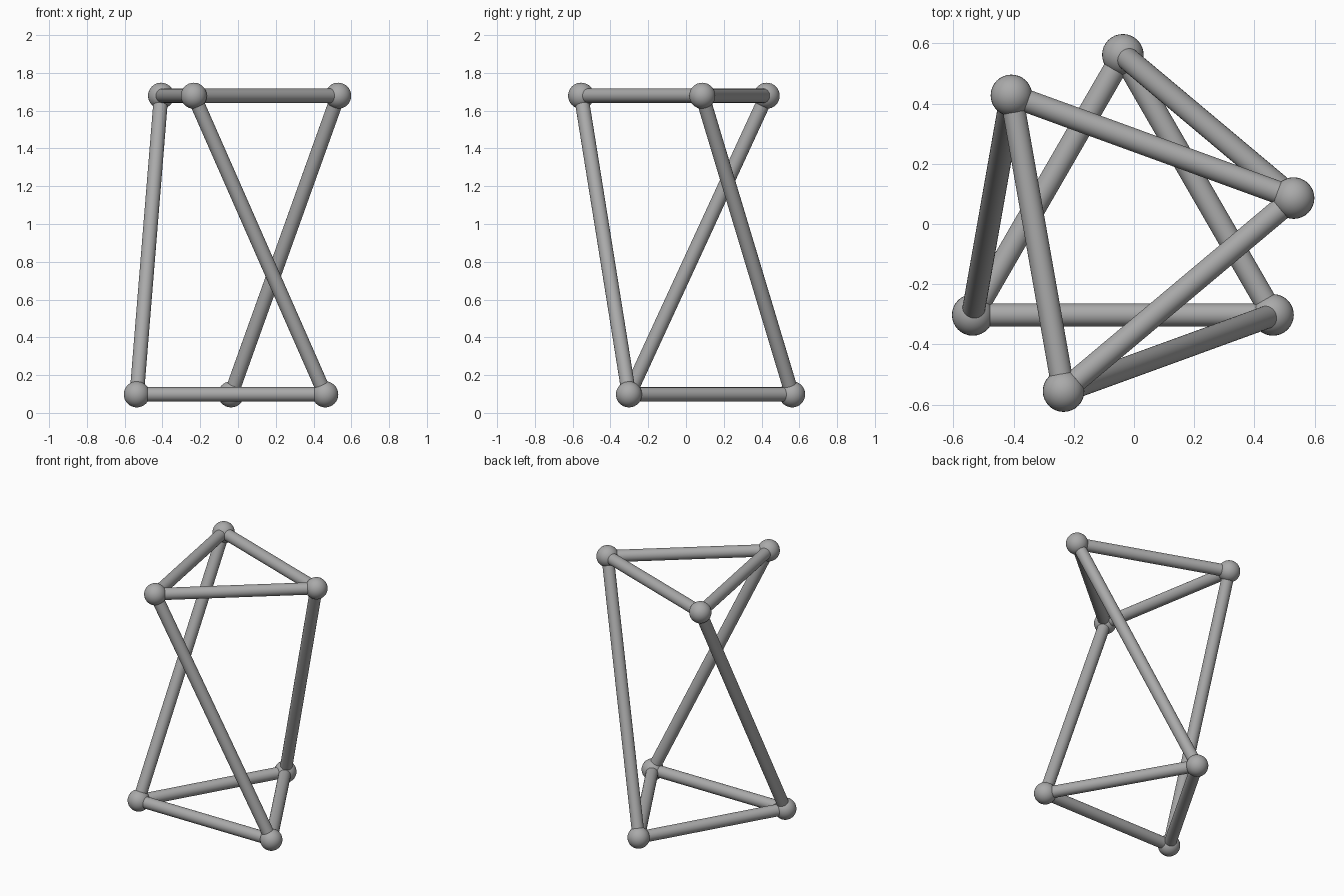
import bpy
from math import radians, cos, sin
from mathutils import Vector

cube = bpy.data.objects.get("Cube")
if cube:
    bpy.data.objects.remove(cube, do_unlink=True)

CENTRE = Vector((-0.037, -0.014, 0))
RING, LOW, HIGH = 0.576, 0.098, 1.679
BALL, TUBE = 0.069, 0.038

grey = bpy.data.materials.new("plain_grey")
grey.use_nodes = True
colour = (0.4, 0.4, 0.4, 1)
grey.diffuse_color = colour
grey.node_tree.nodes["Principled BSDF"].inputs["Base Color"].default_value = colour


def finish(name):
    obj = bpy.context.object
    obj.name = name
    obj.data.materials.append(grey)
    bpy.ops.object.shade_smooth_by_angle(angle=radians(40))


def joint(name, position):
    bpy.ops.mesh.primitive_uv_sphere_add(segments=32, ring_count=16, radius=BALL, location=position)
    finish(name)


def rod(name, start, end):
    axis = end - start
    bpy.ops.mesh.primitive_cylinder_add(
        vertices=32, radius=TUBE, depth=axis.length, location=(start + end) / 2,
        rotation=axis.to_track_quat("Z", "Y").to_euler())
    finish(name)


def triangle(first_angle, height):
    angles = [radians(first_angle + 120 * i) for i in range(3)]
    return [CENTRE + Vector((RING * cos(a), RING * sin(a), height)) for a in angles]


# Two triangles, the upper one twisted against the lower
bottom = triangle(90, LOW)
top = triangle(10, HIGH)

for level, corners in (("bottom", bottom), ("top", top)):
    for i in range(3):
        joint(f"{level}_joint_{i + 1}", corners[i])
        rod(f"{level}_rod_{i + 1}", corners[i], corners[(i + 1) % 3])

# Slanted struts between the triangles
for i in range(3):
    rod(f"slanted_strut_{i + 1}", bottom[i], top[i])
